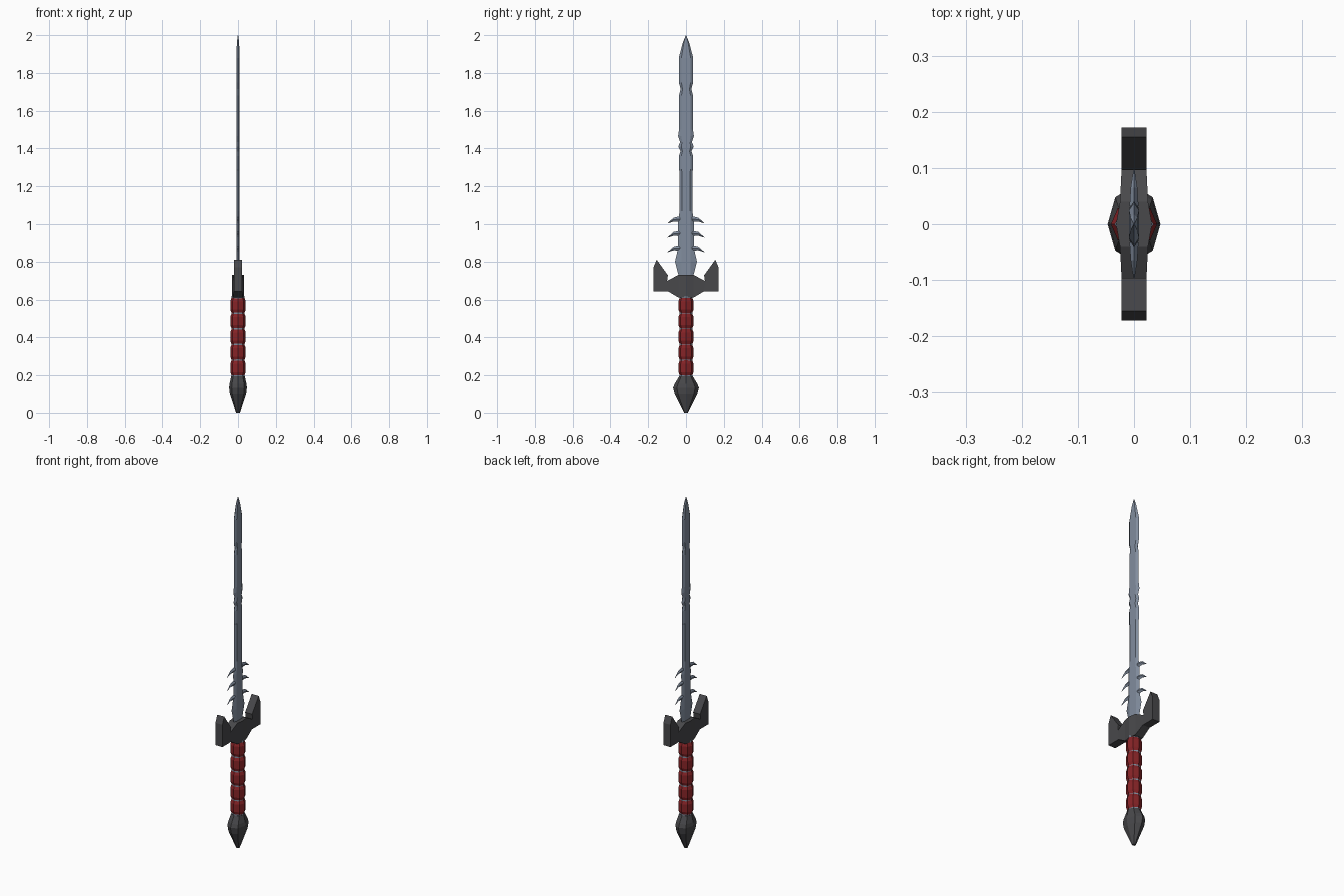
import bpy, bmesh, math

if "Cube" in bpy.data.objects:
    bpy.data.objects.remove(bpy.data.objects["Cube"])


def material(name, rgb):
    m = bpy.data.materials.new(name)
    m.diffuse_color = (*rgb, 1)
    m.use_nodes = True
    m.node_tree.nodes["Principled BSDF"].inputs["Base Color"].default_value = m.diffuse_color
    return m


STEEL = material("blue grey steel", (0.22, 0.265, 0.34))
IRON = material("dark iron", (0.065, 0.065, 0.07))
RED = material("red leather", (0.24, 0.017, 0.02))


def finish(bm, name, mat):
    bmesh.ops.remove_doubles(bm, verts=bm.verts, dist=1e-5)
    bmesh.ops.recalc_face_normals(bm, faces=bm.faces)
    me = bpy.data.meshes.new(name)
    bm.to_mesh(me)
    bm.free()
    me.materials.append(mat)
    ob = bpy.data.objects.new(name, me)
    bpy.context.collection.objects.link(ob)
    return ob


def loft(name, rings, mat):
    """Skin a list of rings, each a list of (x, y, z), and cap both ends."""
    bm = bmesh.new()
    vs = [[bm.verts.new(p) for p in r] for r in rings]
    n = len(rings[0])
    for a, b in zip(vs, vs[1:]):
        for i in range(n):
            j = (i + 1) % n
            bm.faces.new((a[i], a[j], b[j], b[i]))
    bm.faces.new(vs[0][::-1])
    bm.faces.new(vs[-1])
    return finish(bm, name, mat)


def ring(rx, ry, z, n=8):
    return [(rx * math.cos(math.tau * i / n), ry * math.sin(math.tau * i / n), z)
            for i in range(n)]


# pommel
pommel = [(0.010, 0.010, 0.0), (0.043, 0.060, 0.10), (0.047, 0.068, 0.135),
          (0.045, 0.060, 0.155), (0.036, 0.036, 0.195)]
loft("pommel", [ring(*p) for p in pommel], IRON)

# grip: steel core with five barrel-shaped wraps
loft("grip_core", [ring(0.034, 0.034, z) for z in (0.18, 0.62)], STEEL)
pitch = 0.0825
for k in range(5):
    z = 0.199 + k * pitch
    prof = [(0.034, 0.0), (0.041, 0.018), (0.041, 0.062), (0.034, 0.080)]
    loft(f"grip_wrap_{k + 1}", [ring(r, r * 0.97, z + h) for r, h in prof], RED)

# guard: half outline (y, z), extruded in x with a thicker middle
half = [(0, 0.73), (0.04, 0.73), (0.10, 0.698), (0.096, 0.728), (0.155, 0.81),
        (0.172, 0.77), (0.172, 0.643), (0.095, 0.643), (0.04, 0.61), (0, 0.61)]
bm = bmesh.new()
for s in (1, -1):
    depth = [0.032 if y == 0 else 0.025 if y < 0.05 else 0.022 for y, z in half]
    f, b = [[bm.verts.new((d * sx, y * s, z)) for (y, z), d in zip(half, depth)]
            for sx in (1, -1)]
    for side in (f, b):
        bm.faces.new((side[0], side[1], side[8], side[9]))
        bm.faces.new((side[1], side[2], side[7], side[8]))
        bm.faces.new(side[2:8])
    for i in range(9):
        bm.faces.new((f[i], f[i + 1], b[i + 1], b[i]))
finish(bm, "guard", IRON)

# blade: flat middle and bevelled, notched edges, as (z, half width)
edge = [(0.70, 0.030), (0.73, 0.040), (0.80, 0.058), (0.87, 0.042), (1.0, 0.043),
        (1.07, 0.034), (1.28, 0.034), (1.29, 0.038), (1.36, 0.038), (1.385, 0.029),
        (1.41, 0.041), (1.435, 0.031), (1.465, 0.042), (1.50, 0.037),
        (1.68, 0.037), (1.715, 0.028), (1.75, 0.038), (1.88, 0.038),
        (1.96, 0.017), (2.0, 0.001)]
rings = []
for z, w in edge:
    t = 0.009 if z < 1.9 else 0.006 if z < 1.99 else 0.001
    c = min(0.025, 0.65 * w)
    rings.append([(0, w, z), (-t, c, z), (-t, -c, z), (0, -w, z), (t, -c, z), (t, c, z)])
loft("blade", rings, STEEL)

# thorns on both edges, pointing out and slightly down
for k, z in enumerate((0.875, 0.955, 1.03)):
    for s, side in ((1, "right"), (-1, "left")):
        sections = [(0.032, z - 0.003, 0.015, 0.008), (0.065, z - 0.006, 0.010, 0.006),
                    (0.097, z - 0.025, 0.001, 0.001)]
        loft(f"thorn_{side}_{k + 1}",
             [[(0, s * y, zc + h), (tx, s * y, zc), (0, s * y, zc - h), (-tx, s * y, zc)]
              for y, zc, h, tx in sections], STEEL)
